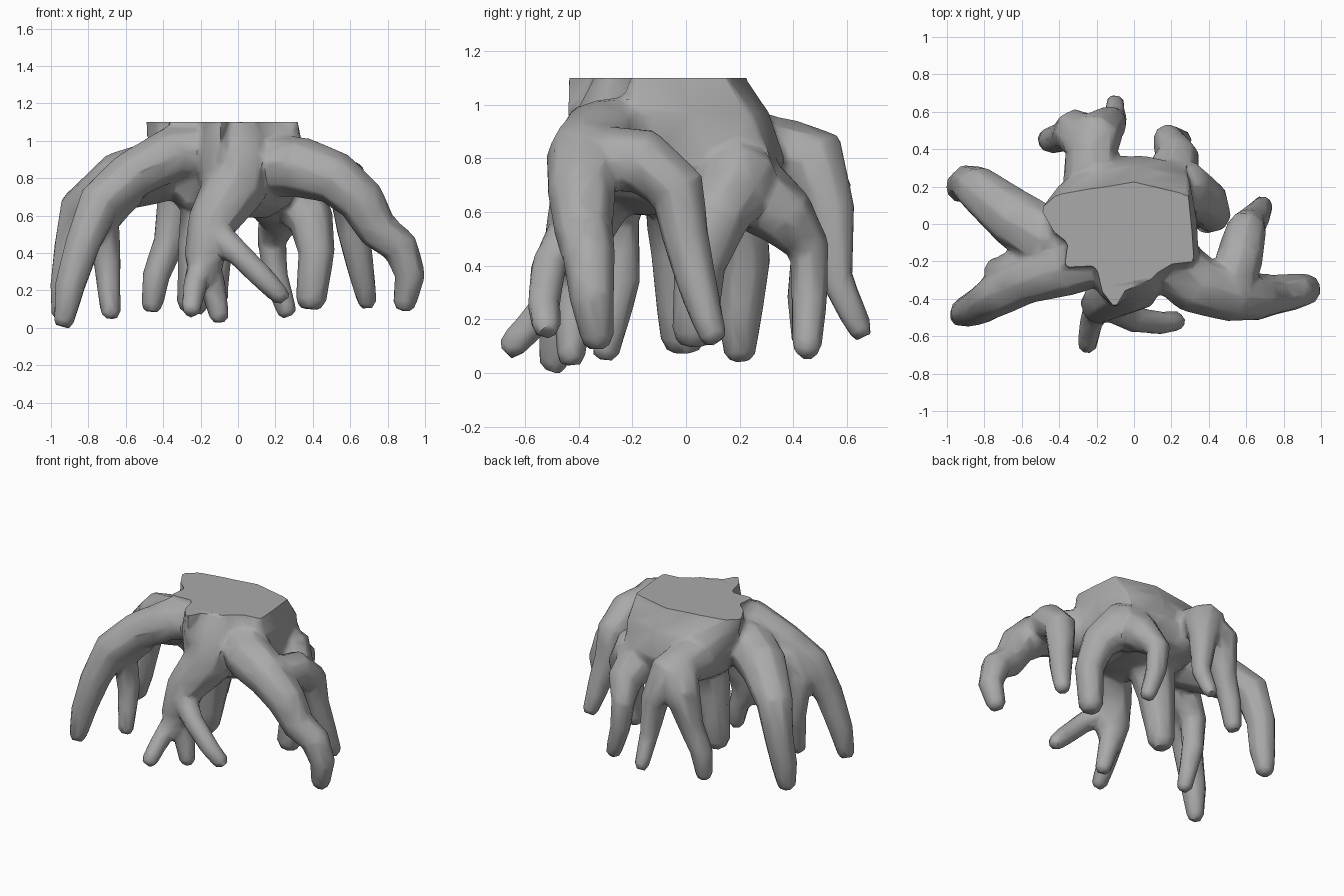
import bpy
import bmesh
import math
from mathutils import Vector

old_cube = bpy.data.objects.get("Cube")
if old_cube:
    bpy.data.objects.remove(old_cube, do_unlink=True)

# One plain grey for everything
grey = bpy.data.materials.new("root_grey")
grey.use_nodes = True
grey.diffuse_color = (0.4, 0.4, 0.4, 1)
grey.node_tree.nodes["Principled BSDF"].inputs["Base Color"].default_value = grey.diffuse_color

parts = []


def loft(name, rings):
    """Skin a list of equal-length point rings and cap both ends."""
    bm = bmesh.new()
    loops = [[bm.verts.new(point) for point in ring] for ring in rings]
    count = len(loops[0])
    for lower, upper in zip(loops, loops[1:]):
        for i in range(count):
            j = (i + 1) % count
            bm.faces.new((lower[i], lower[j], upper[j], upper[i]))
    bm.faces.new(loops[0])
    bm.faces.new(loops[-1])
    bmesh.ops.recalc_face_normals(bm, faces=bm.faces[:])
    mesh = bpy.data.meshes.new(name)
    bm.to_mesh(mesh)
    bm.free()
    obj = bpy.data.objects.new(name, mesh)
    bpy.context.collection.objects.link(obj)
    parts.append(obj)


def root(name, *path, sides=8):
    """Tapered tube through (x, y, z, radius) points."""
    centres = [Vector(point[:3]) for point in path]
    radii = [point[3] for point in path]
    steps = [(b - a).normalized() for a, b in zip(centres, centres[1:])]
    tangents = [steps[0]]
    tangents += [(a + b).normalized() for a, b in zip(steps, steps[1:])]
    tangents.append(steps[-1])
    side = tangents[0].orthogonal().normalized()
    rings = []
    for k, (centre, tangent, radius) in enumerate(zip(centres, tangents, radii)):
        if k:
            side = tangents[k - 1].rotation_difference(tangent) @ side
        other = tangent.cross(side)
        rings.append([centre + radius * (side * math.cos(t) + other * math.sin(t))
                      for t in (math.tau * i / sides for i in range(sides))])
    # Rounded tip
    last = rings[-1]
    rings.append([centres[-1] + (p - centres[-1]) * 0.65 + tangents[-1] * radii[-1] * 0.6
                  for p in last])
    loft(name, rings)


# Stump body: jagged top, bulging sides, narrower underside
cut = [(.29, .15), (0, .22), (-.25, .18), (-.42, .15), (-.5, .08), (-.43, -.04),
       (-.35, -.1), (-.37, -.23), (-.2, -.22), (-.17, -.36), (-.1, -.45), (0, -.27),
       (.06, -.3), (.2, -.21), (.32, -.2), (.31, -.05)]
bulge = [(.27, .32), (.04, .37), (-.2, .36), (-.34, .25), (-.41, .11), (-.41, -.04),
         (-.39, -.13), (-.35, -.22), (-.21, -.25), (-.18, -.36), (-.1, -.41), (.02, -.39),
         (.12, -.36), (.23, -.29), (.34, -.16), (.33, .08)]


def level(outline, z, scale=1.0):
    return [(x * scale, y * scale, z) for x, y in outline]


shoulder = [((a + c) / 2, (b + d) / 2) for (a, b), (c, d) in zip(cut, bulge)]
loft("stump_body", [level(bulge, .59, .48), level(bulge, .66, .82), level(bulge, .79),
                    level(shoulder, .97, 1.05), level(cut, 1.1), level(cut, 1.17)])

# Left root with its inner fork
root("left_root", (.14, -.16, .87, .17), (.33, -.32, .86, .165), (.52, -.38, .8, .145),
     (.66, -.39, .68, .13), (.75, -.38, .52, .11), (.87, -.36, .43, .1),
     (.92, -.35, .28, .085), (.89, -.33, .13, .065))
root("left_root_fork", (.52, -.36, .8, .125), (.57, -.16, .79, .125), (.6, -.03, .68, .11),
     (.62, 0, .5, .09), (.66, .05, .3, .075), (.69, .1, .14, .055))

# Front right root with its inner fork
root("front_right_root", (-.13, -.16, .95, .15), (-.36, -.24, .93, .145),
     (-.58, -.3, .81, .13), (-.74, -.38, .67, .12), (-.83, -.44, .45, .1),
     (-.9, -.47, .22, .085), (-.93, -.49, .04, .06))
root("front_right_root_fork", (-.6, -.24, .75, .12), (-.72, -.26, .57, .09),
     (-.7, -.24, .35, .075), (-.68, -.3, .08, .055))

# Back right root
root("back_right_root", (-.25, -.08, .88, .18), (-.46, -.08, .83, .17),
     (-.64, .03, .78, .16), (-.84, .19, .63, .125), (-.89, .22, .42, .1),
     (-.92, .2, .22, .09), (-.94, .2, .08, .065))

# Back root splitting in two
root("back_root", (-.2, .15, .8, .19), (-.23, .38, .81, .14), (-.2, .48, .78, .14),
     (-.13, .54, .6, .095), (-.1, .56, .35, .065), (-.1, .65, .16, .05))
root("back_root_fork", (-.23, .42, .79, .14), (-.32, .5, .68, .12), (-.37, .47, .45, .085),
     (-.44, .45, .27, .075), (-.46, .45, .12, .06))

# Back left root splitting in two
root("back_left_root", (.1, .12, .78, .18), (.28, .2, .71, .155), (.39, .11, .58, .125),
     (.42, .05, .4, .1), (.39, .03, .15, .085))
root("back_left_root_fork", (.18, .2, .71, .16), (.23, .37, .58, .12),
     (.18, .46, .46, .08), (.2, .46, .28, .07), (.26, .45, .09, .055))

# Front root and its three toes
root("front_root", (-.01, -.2, 1.06, .15), (0, -.25, .9, .18), (-.02, -.31, .74, .175),
     (-.14, -.39, .56, .135), (-.18, -.43, .38, .11), (-.17, -.43, .25, .075))
root("front_toe_right", (-.19, -.43, .34, .08), (-.23, -.53, .23, .065),
     (-.25, -.65, .1, .055))
root("front_toe_middle", (-.17, -.42, .35, .08), (-.13, -.42, .2, .07),
     (-.1, -.43, .06, .055))
root("front_toe_left", (-.14, -.43, .52, .09), (0, -.51, .4, .07),
     (.14, -.53, .26, .065), (.23, -.52, .17, .055))

# Taproot under the stump
root("taproot", (-.13, 0, .72, .17), (-.2, -.01, .45, .125), (-.24, -.01, .13, .09))

# Grow all the parts together into one skin
bpy.ops.object.select_all(action="DESELECT")
for part in parts:
    part.select_set(True)
stump = parts[0]
bpy.context.view_layer.objects.active = stump
bpy.ops.object.join()
stump.name = "root_stump"
fuse = stump.modifiers.new("fuse", "REMESH")
fuse.mode = "VOXEL"
fuse.voxel_size = 0.018
soften = stump.modifiers.new("soften", "SMOOTH")
soften.factor = 0.5
soften.iterations = 4
facet = stump.modifiers.new("facet", "DECIMATE")
facet.ratio = 0.06
for modifier in (fuse, soften, facet):
    bpy.ops.object.modifier_apply(modifier=modifier.name)

# Saw the top off flat
bm = bmesh.new()
bm.from_mesh(stump.data)
sawn = bmesh.ops.bisect_plane(bm, geom=bm.verts[:] + bm.edges[:] + bm.faces[:],
                              plane_co=(0, 0, 1.1), plane_no=(0, 0, 1), clear_outer=True)
rim = [item for item in sawn["geom_cut"] if isinstance(item, bmesh.types.BMEdge)]
bmesh.ops.holes_fill(bm, edges=rim)
bmesh.ops.recalc_face_normals(bm, faces=bm.faces[:])
bm.to_mesh(stump.data)
bm.free()
stump.data.materials.clear()
stump.data.materials.append(grey)
bpy.ops.object.shade_smooth_by_angle(angle=math.radians(45))
